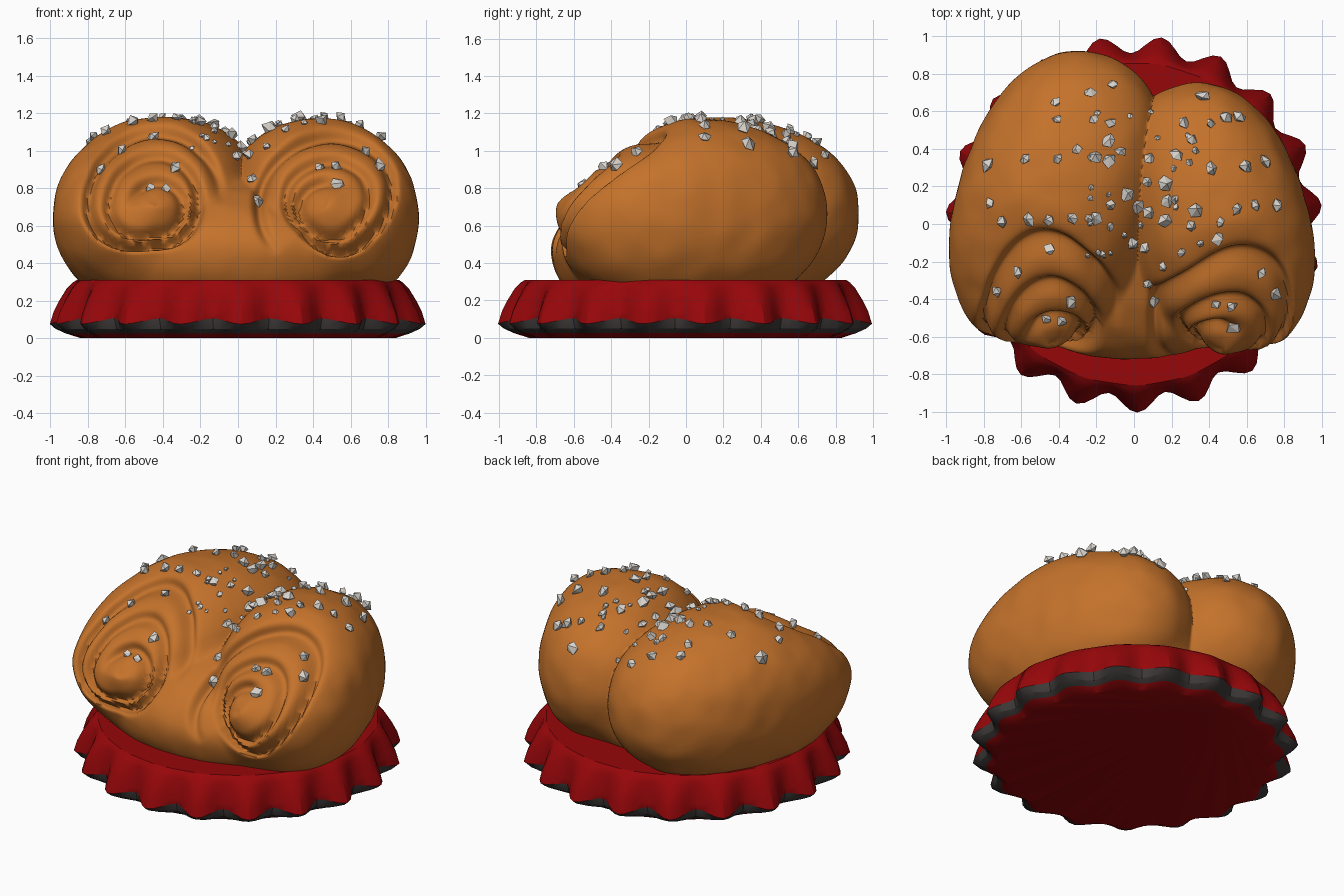
import bpy, bmesh, math, random
from mathutils import Vector, Matrix, noise
from mathutils.bvhtree import BVHTree

if "Cube" in bpy.data.objects:
    bpy.data.objects.remove(bpy.data.objects["Cube"])

random.seed(4)


def material(name, rgb):
    m = bpy.data.materials.new(name)
    m.diffuse_color = (*rgb, 1)
    m.use_nodes = True
    m.node_tree.nodes["Principled BSDF"].inputs["Base Color"].default_value = m.diffuse_color
    return m


crust = material("golden crust", (0.55, 0.168, 0.024))
red = material("cap red", (0.31, 0.002, 0.003))
grey = material("worn dark metal", (0.045, 0.04, 0.038))
white = material("sugar white", (0.69, 0.65, 0.60))


def make_object(name, bm, mats):
    mesh = bpy.data.meshes.new(name)
    bm.to_mesh(mesh)
    bm.free()
    ob = bpy.data.objects.new(name, mesh)
    bpy.context.collection.objects.link(ob)
    for m in mats:
        mesh.materials.append(m)
    return ob


def smooth(ob, angle):
    bpy.ops.object.select_all(action='DESELECT')
    ob.select_set(True)
    bpy.context.view_layer.objects.active = ob
    bpy.ops.object.shade_smooth_by_angle(angle=math.radians(angle))


# ---- crimped cap: fluted rings, z / valley radius / tip radius / scallop of z
FLUTES, STEP = 19, 8
N = FLUTES * STEP
rings = [(0.0, 0.83, 0.84, 0), (0.025, 0.87, 0.92, 0), (0.05, 0.895, 0.975, 0),
         (0.09, 0.91, 1.005, -0.03), (0.14, 0.905, 0.985, 0), (0.20, 0.895, 0.955, 0),
         (0.265, 0.88, 0.915, 0), (0.295, 0.87, 0.885, 0), (0.31, 0.855, 0.86, 0)]
bm = bmesh.new()
loops = []
for z, rv, rt, dz in rings:
    loop = []
    for i in range(N):
        a = math.radians(100.5) + 2 * math.pi * i / N
        w = 0.5 + 0.5 * math.cos(2 * math.pi * i / STEP)
        r = rv + (rt - rv) * w
        loop.append(bm.verts.new((r * math.cos(a), r * math.sin(a), z + dz * (w - 0.5))))
    loops.append(loop)
for k in range(len(loops) - 1):
    for i in range(N):
        j = (i + 1) % N
        f = bm.faces.new((loops[k][i], loops[k][j], loops[k + 1][j], loops[k + 1][i]))
        f.material_index = 1 if k in (1, 2) else 0
bm.faces.new(loops[-1])
bm.faces.new(loops[0][::-1])
bmesh.ops.recalc_face_normals(bm, faces=bm.faces)
smooth(make_object("crimped_cap", bm, [red, grey]), 28)


# ---- bun: rays from the middle hit two rounded lobes and a joining base
MID = Vector((0, 0.05, 0.5))
P = 2.2
# centre x, y, z, radius x, y, top, bottom, turn, front slope
LOBES = [(-0.41, 0.12, 0.66, 0.53, 0.82, 0.52, 0.51, -18, 1.5),
         (0.44, 0.02, 0.66, 0.485, 0.745, 0.51, 0.51, 17, 1.5)]
BASE = (-0.02, -0.04, 0.48, 0.80, 0.68, 0.38, 0.42, 0, 0.8)


def reach(d, lobe):
    cx, cy, cz, rx, ry, ru, rd, turn, slope = lobe
    c, s = math.cos(math.radians(turn)), math.sin(math.radians(turn))
    lo, hi = 0.0, 1.5
    for _ in range(14):
        t = (lo + hi) / 2
        x, y, z = d.x * t - cx, MID.y + d.y * t - cy, MID.z + d.z * t - cz
        x, y = c * x + s * y, c * y - s * x
        b = ry
        if y < 0:
            b = max(0.25, ry - slope * max(0, z + 0.06) ** 2)
        f = abs(x / rx) ** P + abs(y / b) ** P + abs(z / (ru if z > 0 else rd)) ** P
        lo, hi = (t, hi) if f < 1 else (lo, t)
    return lo


def sstep(a):
    a = min(1, max(0, a))
    return a * a * (3 - 2 * a)


# spirals: centre x, z, mirror sign, start angle, groove radius at every quarter turn
SPIRALS = [(-0.43, 0.71, 1, 0.0, [.34, .40, .37, .20, .22, .28, .26, .14, .14, .15, .14]),
           (0.47, 0.71, -1, -0.8, [.36, .36, .39, .27, .18, .24, .26, .17, .14, .145, .145])]


def carve(p):
    """Depth of the rolled-dough grooves at a front point."""
    fade = sstep((0.10 - p.y) / 0.12)
    if fade == 0:
        return 0
    total = 0
    for cx, cz, sign, start, knots in SPIRALS:
        u, v = (p.x - cx) * sign, p.z - cz
        r = math.hypot(u, v)
        if r > 0.5:
            continue
        q = ((math.atan2(v, u) - start) % (2 * math.pi)) / (math.pi / 2)
        groove = sink = 0
        deep = 0.075
        while q < len(knots) - 1:
            k = int(q)
            rg = knots[k] + (knots[k + 1] - knots[k]) * sstep(q - k)
            ramp = min(1, q / 0.6, (len(knots) - 1 - q) / 0.6)
            groove = max(groove, deep * ramp * math.exp(-((r - rg) / 0.028) ** 2))
            sink += 0.02 * ramp * sstep((rg + 0.03 - r) / 0.06)
            q += 4
            deep = 0.055
        total += groove + sink - 0.04 * math.exp(-(r / 0.10) ** 2)
    return total * fade


INWARD = Vector((0, 0.88, -0.45))
bm = bmesh.new()
bmesh.ops.create_icosphere(bm, subdivisions=7, radius=1)
for v in bm.verts:
    d = v.co.normalized()
    a = max(reach(d, LOBES[0]), reach(d, LOBES[1]))
    b = reach(d, BASE)
    h = max(0.08 - abs(a - b), 0) / 0.08
    t = max(a, b) + h * h * 0.02
    p = MID + d * t
    v.co = p + INWARD * carve(p) + d * 0.007 * noise.noise(p * 7)
    v.co.z = max(v.co.z, 0.28)
tree = BVHTree.FromBMesh(bm)
bun = make_object("twin_spiral_bun", bm, [crust])
smooth(bun, 60)

# ---- sugar crystals dropped onto the crust (x, y pairs)
spots = [-.41, .64, -.4, .55, -.23, .69, -.11, .73, -.21, .55, -.12, .53, .36, .67, .48, .56,
         .55, .56, .4, .53, .26, .53, .3, .44, -.57, .34, -.4, .34, -.3, .39, -.77, .31,
         -.2, .35, -.13, .43, -.13, .33, -.07, .38, .08, .34, .22, .36, .4, .29, .58, .3,
         .69, .33, -.76, .11, -.69, .01, -.55, .02, -.44, .02, -.32, .03, -.2, .03, -.12, .1,
         -.04, .15, .02, .09, .08, .06, .07, .22, .16, .21, .17, .12, .16, .02, .32, .07,
         .54, .08, .64, .1, .75, .1, .92, .12, .45, .01, .3, -.01, .44, -.08, .25, -.15,
         .15, -.22, .06, -.12, -.01, -.1, -.44, -.13, -.61, -.25, -.72, -.35, -.33, -.4,
         -.46, -.5, -.38, -.51, -.39, -.66, .1, -.4, .07, -.31, .67, -.26, .74, -.37,
         .43, -.42, .51, -.43, .52, -.54]
crystals = [(spots[i], spots[i + 1], random.uniform(0.029, 0.046)) for i in range(0, len(spots), 2)]
crystals += [(random.uniform(-0.25, 0.35), random.uniform(-0.2, 0.6), random.uniform(0.016, 0.026))
             for _ in range(26)]
bm = bmesh.new()
for x, y, s in crystals:
    hit, n, _, _ = tree.ray_cast(Vector((x, y, 3)), Vector((0, 0, -1)))
    if hit is None or hit.z < 0.4:
        continue
    turn = n.to_track_quat('Z', 'Y').to_matrix().to_4x4() @ Matrix.Rotation(random.uniform(0, 6.3), 4, 'Z')
    place = Matrix.Translation(hit + n * s * 0.45) @ turn
    ring = []
    for i in range(5):
        a = 2 * math.pi * i / 5
        r = s * random.uniform(0.8, 1.1)
        ring.append(bm.verts.new(place @ Vector((r * math.cos(a), r * math.sin(a), s * random.uniform(-0.3, 0.3)))))
    top = bm.verts.new(place @ Vector((random.uniform(-.3, .3) * s, random.uniform(-.3, .3) * s, s * 0.8)))
    low = bm.verts.new(place @ Vector((0, 0, -s)))
    for i in range(5):
        j = (i + 1) % 5
        bm.faces.new((ring[i], ring[j], top))
        bm.faces.new((ring[j], ring[i], low))
make_object("sugar_crystals", bm, [white])
